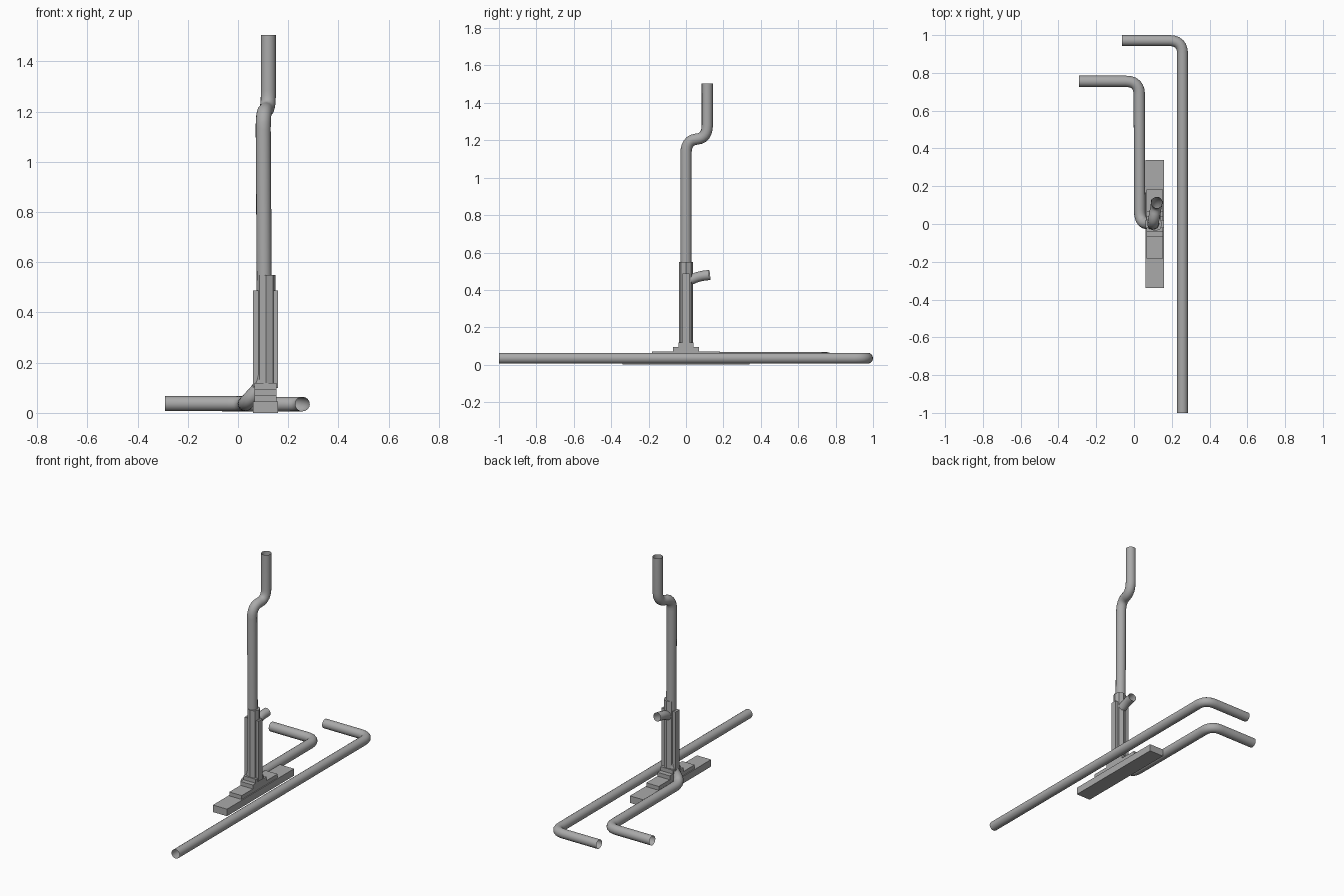
import bpy
import math
from mathutils import Vector

cube = bpy.data.objects.get("Cube")
if cube:
    bpy.data.objects.remove(cube, do_unlink=True)

GREY = (0.4, 0.4, 0.4, 1)
metal = bpy.data.materials.new("grey metal")
metal.use_nodes = True
metal.diffuse_color = GREY
metal.node_tree.nodes["Principled BSDF"].inputs["Base Color"].default_value = GREY

COLUMN_X = 0.112


def rounded(corners, trim, steps=6):
    """Replace each inner corner of a path with a short curve."""
    pts = [Vector(c) for c in corners]
    path = [pts[0]]
    for before, corner, after in zip(pts, pts[1:], pts[2:]):
        a = corner + (before - corner).normalized() * min(trim, (before - corner).length * 0.48)
        b = corner + (after - corner).normalized() * min(trim, (after - corner).length * 0.48)
        for i in range(steps + 1):
            t = i / steps
            path.append(a * (1 - t) ** 2 + corner * 2 * t * (1 - t) + b * t ** 2)
    return path + [pts[-1]]


def tube(name, corners, radius, trim=0.07):
    """Open-ended round pipe along a rounded path."""
    curve = bpy.data.curves.new(name, "CURVE")
    curve.dimensions = "3D"
    curve.bevel_depth = radius
    curve.bevel_resolution = 6
    path = rounded(corners, trim)
    spline = curve.splines.new("POLY")
    spline.points.add(len(path) - 1)
    for point, co in zip(spline.points, path):
        point.co = (*co, 1)
    obj = bpy.data.objects.new(name, curve)
    bpy.context.collection.objects.link(obj)
    bpy.ops.object.select_all(action="DESELECT")
    obj.select_set(True)
    bpy.context.view_layer.objects.active = obj
    bpy.ops.object.convert(target="MESH")
    obj = bpy.context.object
    obj.name = name
    obj.data.materials.clear()
    obj.data.materials.append(metal)
    bpy.ops.object.shade_smooth_by_angle(angle=math.radians(40))


def box(name, x, half_y, z0, z1, width):
    """Box centred on y = 0 between two heights."""
    bpy.ops.mesh.primitive_cube_add(size=1, location=(x, 0, (z0 + z1) / 2))
    obj = bpy.context.object
    obj.name = name
    obj.scale = (width, half_y * 2, z1 - z0)
    bpy.ops.object.transform_apply(location=False, rotation=False, scale=True)
    obj.data.materials.append(metal)


# Long floor pipe with a bent end
tube("long_floor_pipe",
     [(0.257, -1, 0.035), (0.257, 0.971, 0.035), (-0.063, 0.971, 0.035)], 0.029)

# Short floor pipe that turns up through the column and ends in an offset riser
tube("short_floor_pipe_and_riser",
     [(-0.29, 0.755, 0.037), (0.028, 0.755, 0.037), (0.03, 0.005, 0.037),
      (0.107, 0, 0.12), (0.1, 0, 1.2), (0.121, 0.114, 1.212),
      (0.121, 0.114, 1.505)], 0.03)

# Stepped foot
steps = [("foot_bar", 0.34, 0, 0.045, 0.1),
         ("lower_step", 0.182, 0.045, 0.07, 0.088),
         ("middle_step", 0.07, 0.07, 0.095, 0.088),
         ("upper_step", 0.04, 0.095, 0.12, 0.088)]
for name, half_y, z0, z1, width in steps:
    box(name, 0.11, half_y, z0, z1, width)

# Eight-sided column with a stiffening fin on each side
bpy.ops.mesh.primitive_cylinder_add(vertices=8, radius=0.038, depth=0.45,
                                    location=(COLUMN_X, 0, 0.325))
column = bpy.context.object
column.name = "column"
column.data.materials.append(metal)
for side, name in ((1, "left_fin"), (-1, "right_fin")):
    box(name, 0.11 + side * 0.035, 0.02, 0.1, 0.487, 0.03)

# Short spout at the back of the column
tube("rear_spout",
     [(COLUMN_X, 0.02, 0.452), (COLUMN_X, 0.07, 0.473), (0.118, 0.126, 0.48)], 0.027, 0.03)
